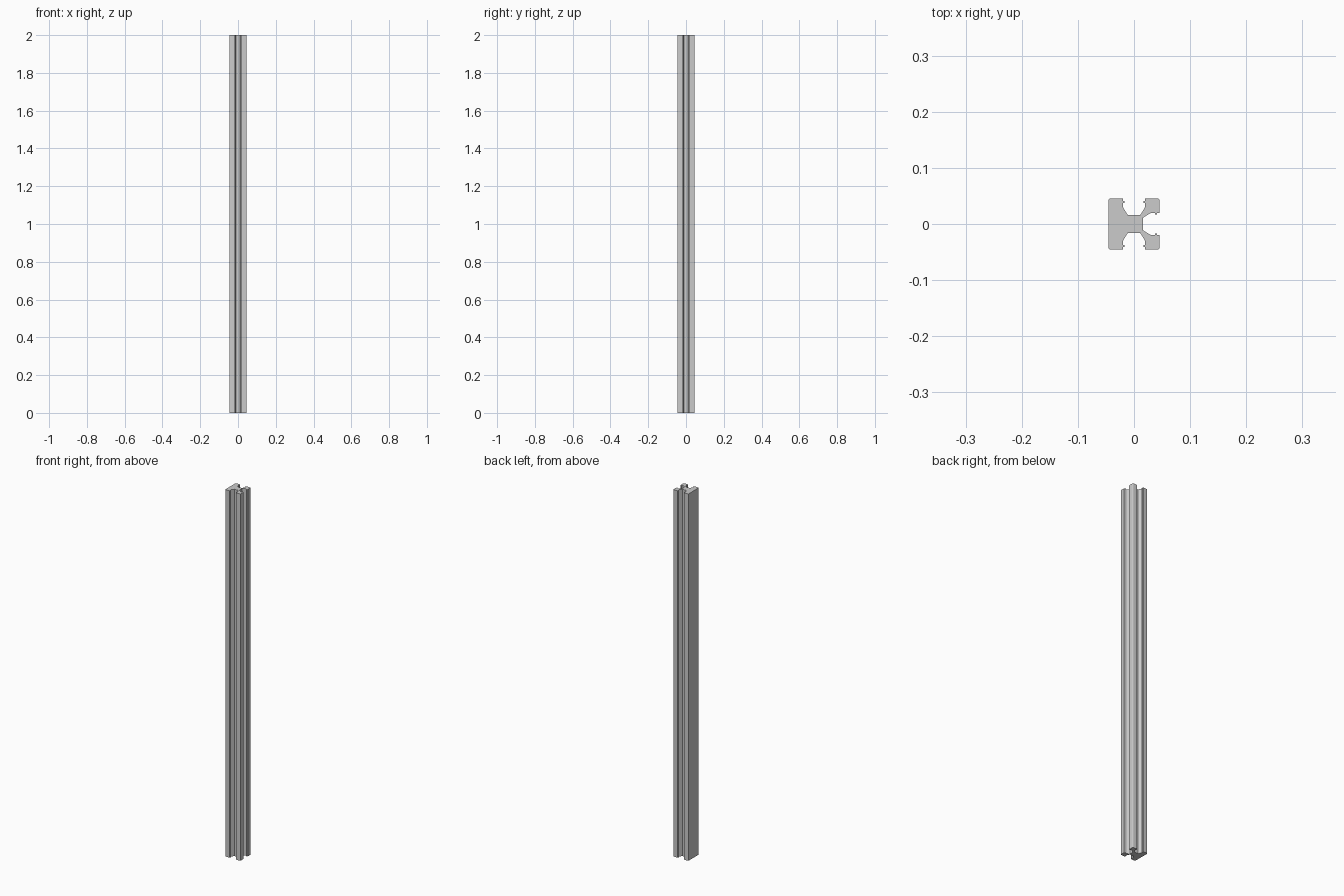
import bpy, bmesh, math

if "Cube" in bpy.data.objects:
    bpy.data.objects.remove(bpy.data.objects["Cube"])

HALF = 0.0458     # half width of the square section
LENGTH = 2.0
ROUND = 0.004     # outer corner radius

# Half of one T-slot: (distance from centre, half width), mouth to floor
slot = [(HALF, 0.0192), (0.0412, 0.0192), (0.0412, 0.0165), (0.0372, 0.0165),
        (0.0372, 0.0198), (0.0300, 0.0198), (0.0162, 0.0112)]


def corner(cx, cy, start):
    """Rounded outer corner, quarter turn anticlockwise."""
    return [(cx + ROUND * math.cos(start + i * math.pi / 8),
             cy + ROUND * math.sin(start + i * math.pi / 8)) for i in range(5)]


# Upper half outline: right slot, corner, top slot, plain left side
c = HALF - ROUND
upper = [(d, w) for d, w in reversed(slot)]
upper += corner(c, c, 0)
upper += [(w, d) for d, w in slot]
upper += [(-w, d) for d, w in reversed(slot)]
upper += corner(-c, c, math.pi / 2)
outline = upper + [(x, -y) for x, y in reversed(upper)]

# Extrude the section into the full bar
bm = bmesh.new()
face = bm.faces.new([bm.verts.new((x, y, 0)) for x, y in outline])
ext = bmesh.ops.extrude_face_region(bm, geom=[face], use_keep_orig=True)
top = [v for v in ext["geom"] if isinstance(v, bmesh.types.BMVert)]
bmesh.ops.translate(bm, verts=top, vec=(0, 0, LENGTH))
bmesh.ops.recalc_face_normals(bm, faces=bm.faces)

mesh = bpy.data.meshes.new("slotted_profile_bar")
bm.to_mesh(mesh)
bm.free()
bar = bpy.data.objects.new("slotted_profile_bar", mesh)
bpy.context.collection.objects.link(bar)

# Smooth the rounded corners only
bpy.context.view_layer.objects.active = bar
bar.select_set(True)
bpy.ops.object.shade_smooth_by_angle(angle=math.radians(28))
